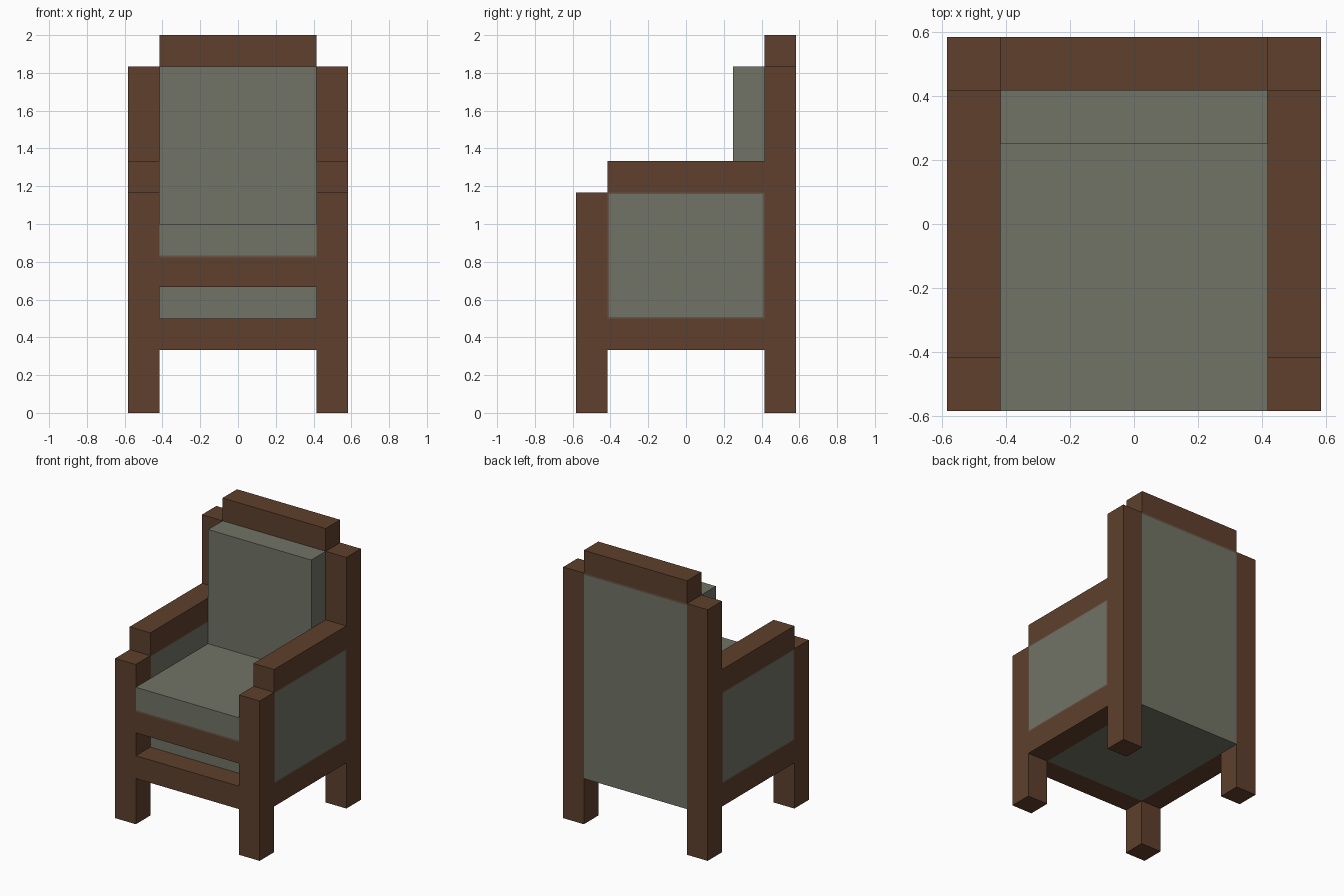
import bpy
import bmesh
from mathutils import Vector

cube = bpy.data.objects.get("Cube")
if cube:
    bpy.data.objects.remove(cube, do_unlink=True)

U = 1 / 6          # thickness of every timber
T = 0.07           # width of the faded seam, in timbers


def material(name, colour):
    mat = bpy.data.materials.new(name)
    mat.use_nodes = True
    mat.diffuse_color = (*colour, 1)
    mat.node_tree.nodes["Principled BSDF"].inputs["Base Color"].default_value = (*colour, 1)
    return mat


wood = material("brown wood", (0.114, 0.051, 0.026))
cloth = material("grey cloth", (0.168, 0.174, 0.133))
seam = material("faded seam", (0.138, 0.088, 0.058))


def box(name, mat, x, y, z, seam_axis=None):
    """Box from ranges in timber units; seam_axis insets a border on both of its sides."""
    bm = bmesh.new()
    bmesh.ops.create_cube(bm, size=1)
    for v in bm.verts:
        v.co = Vector([U * (r[0] if c < 0 else r[1]) for c, r in zip(v.co, (x, y, z))])
    if seam_axis is not None:
        bm.normal_update()
        sides = [f for f in bm.faces if abs(f.normal[seam_axis]) > 0.9]
        border = bmesh.ops.inset_individual(bm, faces=sides, thickness=T * U)["faces"]
        for f in border:
            f.material_index = 1
    mesh = bpy.data.meshes.new(name)
    bm.to_mesh(mesh)
    bm.free()
    mesh.materials.append(mat)
    mesh.materials.append(seam)
    obj = bpy.data.objects.new(name, mesh)
    bpy.context.collection.objects.link(obj)
    return obj


inner = (-2.5, 2.5)
front = (-3.5, -2.5)
back = (2.5, 3.5)

# Sides: legs, arms, rails and upholstered panels
for side, x in (("left", back), ("right", front)):
    box(side + "_front_leg", wood, x, front, (0, 7))
    box(side + "_back_post", wood, x, back, (0, 11))
    box(side + "_armrest", wood, x, inner, (7, 8))
    box(side + "_lower_rail", wood, x, inner, (2, 3))
    box(side + "_side_panel", cloth, x, inner, (3, 7), seam_axis=0)

# Front rails, with an open slot between them
box("front_lower_rail", wood, inner, front, (2, 3))
box("front_upper_rail", wood, inner, front, (4, 5 - T))
box("seat_seam", seam, inner, front, (5 - T, 5))

# Upholstered base, seat and back
box("seat_base", cloth, inner, inner, (2, 5))
box("seat_cushion", cloth, inner, (-3.5, 2.5), (5, 6))
box("back_panel", cloth, inner, back, (2, 11 - T))
box("back_seam", seam, inner, back, (11 - T, 11))
box("back_cushion", cloth, inner, (1.5, 2.5), (6, 11))

# Top rail of the back
box("top_rail", wood, inner, back, (11, 12))
